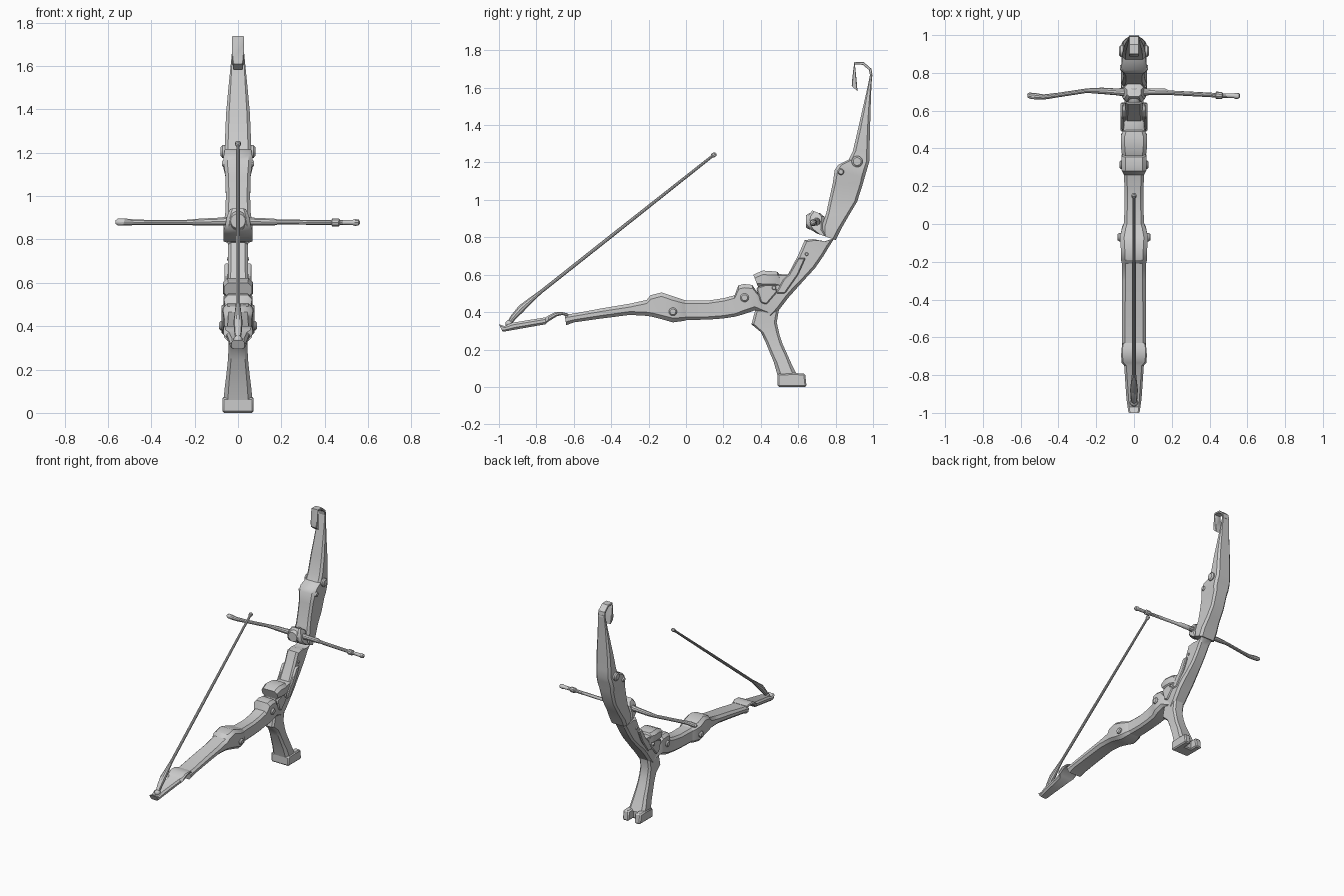
import bpy, bmesh, math
from mathutils import Vector


def finish(name, bm, angle=35):
    bmesh.ops.recalc_face_normals(bm, faces=bm.faces)
    me = bpy.data.meshes.new(name)
    bm.to_mesh(me)
    bm.free()
    ob = bpy.data.objects.new(name, me)
    bpy.context.collection.objects.link(ob)
    bpy.ops.object.select_all(action='DESELECT')
    ob.select_set(True)
    bpy.context.view_layer.objects.active = ob
    bpy.ops.object.shade_smooth_by_angle(angle=math.radians(angle))
    return ob


def skin(bm, rings):
    n = len(rings[0])
    vs = [[bm.verts.new(p) for p in r] for r in rings]
    for a, b in zip(vs, vs[1:]):
        for i in range(n):
            bm.faces.new((a[i], a[(i + 1) % n], b[(i + 1) % n], b[i]))
    bm.faces.new(vs[0])
    bm.faces.new(vs[-1])


def limb(name, stations, chamfer=0.3):
    """Chamfered bar; station = outer edge y,z, inner edge y,z, half width."""
    bm, rings = bmesh.new(), []
    for y1, z1, y2, z2, w in stations:
        a, b = Vector((0, y1, z1)), Vector((0, y2, z2))
        d = (b - a).length
        c = min(chamfer * w, chamfer * d)
        f = c / d
        ring = []
        for x, t in ((-w + c, 0), (w - c, 0), (w, f), (w, 1 - f),
                     (w - c, 1), (-w + c, 1), (-w, 1 - f), (-w, f)):
            p = a.lerp(b, t)
            ring.append((x, p.y, p.z))
        rings.append(ring)
    skin(bm, rings)
    return finish(name, bm)


def rod(name, pts, sides=10):
    """Round rod; point = x,y,z,radius."""
    bm, rings = bmesh.new(), []
    P = [Vector(p[:3]) for p in pts]
    up = (P[-1] - P[0]).normalized()
    q = up.to_track_quat('Z', 'Y')
    for p, v in zip(P, pts):
        rings.append([p + q @ Vector((v[3] * math.cos(k * math.tau / sides),
                                      v[3] * math.sin(k * math.tau / sides), 0))
                      for k in range(sides)])
    skin(bm, rings)
    return finish(name, bm)


def plate(name, outline, x0, x1, bevel=0.006):
    """Side profile extruded from x0 to x1."""
    bm = bmesh.new()
    f = bm.faces.new([bm.verts.new((x0, y, z)) for y, z in outline])
    r = bmesh.ops.extrude_face_region(bm, geom=[f])
    bmesh.ops.translate(bm, vec=(x1 - x0, 0, 0),
                        verts=[v for v in r['geom'] if isinstance(v, bmesh.types.BMVert)])
    if bevel:
        bmesh.ops.bevel(bm, geom=bm.edges[:], offset=bevel, segments=1, affect='EDGES')
    return finish(name, bm)


def pin(name, y, z, r, w):
    rod(name, [(-w, y, z, r * .7), (-w + .008, y, z, r), (w - .008, y, z, r), (w, y, z, r * .7)], 14)


# lower limb tip, a tapered tray with a thin neck
limb("lower_tip", [(-1, .335, -.98, .295, .030), (-.97, .325, -.965, .297, .034),
                   (-.93, .343, -.92, .305, .040), (-.75, .372, -.75, .335, .052),
                   (-.735, .382, -.735, .350, .066), (-.70, .40, -.69, .378, .068),
                   (-.66, .40, -.66, .385, .066), (-.63, .392, -.63, .376, .06)])
# lower limb up to the knuckle
limb("lower_limb", [(-.65, .388, -.64, .33, .064), (-.60, .392, -.60, .345, .063),
                    (-.45, .42, -.45, .366, .063), (-.30, .445, -.30, .385, .063),
                    (-.21, .465, -.21, .38, .064), (-.19, .49, -.18, .375, .069),
                    (-.13, .505, -.13, .362, .07), (-.07, .485, -.07, .345, .075),
                    (-.02, .468, -.01, .353, .062), (.02, .455, .02, .362, .045)])
# curved grip with raised block at its end
limb("grip", [(-.04, .465, -.04, .36, .058), (.03, .462, .03, .358, .052),
              (.12, .462, .12, .36, .050), (.20, .474, .20, .366, .051),
              (.26, .49, .265, .376, .053), (.28, .543, .30, .386, .065),
              (.31, .55, .33, .396, .066), (.355, .545, .37, .41, .065),
              (.375, .515, .40, .40, .055), (.40, .48, .45, .385, .048)])
# riser from junction to upper limb
limb("riser", [(.36, .43, .46, .375, .046), (.385, .47, .50, .415, .052),
               (.385, .56, .55, .48, .056), (.47, .605, .59, .525, .056),
               (.545, .60, .635, .575, .050), (.60, .705, .69, .635, .045),
               (.635, .785, .735, .70, .045), (.68, .79, .765, .75, .045),
               (.73, .775, .79, .79, .047), (.765, .785, .805, .80, .048)])
# junction guard and its flanking cheeks
limb("junction_guard", [(.36, .60, .385, .535, .064), (.41, .622, .42, .53, .070),
                        (.465, .618, .46, .53, .070), (.49, .615, .49, .53, .060),
                        (.51, .583, .52, .52, .052)])
for side, s in (("left", -1), ("right", 1)):
    plate("riser_cheek_" + side, [(.52, .575), (.55, .603), (.60, .69), (.64, .69),
                                  (.60, .60), (.53, .50), (.48, .50)], s * .042, s * .062)
    plate("junction_cheek_" + side, [(.375, .53), (.46, .56), (.49, .51), (.43, .44),
                                     (.40, .45)], s * .04, s * .062)

# upper limb with stepped shoulder, tapering to the tip
limb("upper_limb", [(.73, .81, .80, .785, .066), (.725, .855, .83, .845, .068),
                    (.75, .93, .87, .915, .058), (.765, 1.0, .915, .99, .056),
                    (.785, 1.09, .947, 1.09, .058), (.795, 1.16, .955, 1.12, .066),
                    (.815, 1.188, .97, 1.17, .066), (.87, 1.215, .98, 1.205, .061),
                    (.892, 1.26, .981, 1.26, .060), (.92, 1.38, .984, 1.38, .055),
                    (.945, 1.49, .987, 1.49, .045), (.97, 1.60, .991, 1.60, .034),
                    (.985, 1.675, .996, 1.675, .027)], .25)
# hook curling forward at the top
limb("tip_hook", [(.985, 1.66, .997, 1.66, .027), (.978, 1.695, .992, 1.70, .027),
                  (.945, 1.722, .95, 1.737, .027), (.902, 1.725, .90, 1.738, .027),
                  (.906, 1.70, .895, 1.70, .027), (.913, 1.63, .887, 1.63, .027),
                  (.917, 1.582, .886, 1.608, .022)], .15)

# support leg and forked foot
limb("support_leg", [(.37, .41, .50, .43, .044), (.35, .335, .485, .345, .043),
                     (.40, .293, .50, .28, .044), (.425, .24, .516, .23, .047),
                     (.447, .187, .55, .155, .053), (.47, .13, .57, .11, .060),
                     (.49, .06, .595, .06, .067)])
plate("foot_bar", [(.49, 0), (.49, .07), (.585, .075), (.585, 0)], -.072, .072, .008)
for side, s in (("left", -1), ("right", 1)):
    plate("foot_toe_" + side, [(.565, 0), (.565, .074), (.637, .072), (.645, 0)],
          s * .024, s * .072, .008)

# hinge pins along the frame
for name, *v in (("limb_pin", -.07, .402, .022, .087), ("grip_pin", .313, .477, .023, .077),
                 ("shoulder_pin", .915, 1.205, .030, .080), ("shoulder_small_pin", .828, 1.15, .017, .074),
                 ("junction_pin", .47, .53, .012, .068), ("riser_pin", .645, .71, .010, .051)):
    pin(name, *v)

# hub carrying the cross bar
limb("hub_saddle", [(.70, .82, .76, .80, .068), (.66, .845, .74, .84, .066),
                    (.645, .87, .74, .87, .058), (.65, .91, .74, .91, .050),
                    (.675, .943, .72, .925, .036)])
rod("hub_boss", [(0, .72, .885, .045), (0, .66, .885, .045), (0, .642, .885, .034)], 14)

# cross bar, bent on the left and collared on the right
rod("cross_bar_left", [(-.565, .68, .88, .008), (-.555, .68, .88, .016), (-.52, .676, .88, .017),
                       (-.48, .672, .879, .014), (-.40, .683, .878, .012), (-.25, .706, .878, .012),
                       (-.17, .705, .88, .017), (-.10, .70, .882, .018), (0, .695, .885, .026)])
rod("cross_bar_right", [(0, .695, .885, .026), (.08, .70, .882, .018), (.165, .70, .88, .017),
                        (.185, .695, .88, .012), (.43, .682, .878, .012), (.435, .682, .878, .019),
                        (.465, .68, .878, .019), (.47, .68, .878, .012), (.53, .679, .878, .013),
                        (.54, .678, .878, .017), (.556, .678, .878, .014), (.562, .678, .878, .006)])

# thin draw rod anchored to the lower tip
rod("draw_rod", [(0, -.95, .335, .012), (0, -.925, .37, .017), (0, -.88, .42, .021),
                 (0, -.82, .472, .014), (0, -.78, .505, .010), (0, -.40, .806, .010),
                 (0, .138, 1.232, .008), (0, .143, 1.236, .013), (0, .155, 1.245, .013),
                 (0, .160, 1.249, .006)])
bm = bmesh.new()
bmesh.ops.create_uvsphere(bm, u_segments=12, v_segments=8, radius=.021)
bmesh.ops.translate(bm, vec=(0, -.945, .337), verts=bm.verts)
finish("draw_rod_joint", bm, 60)
